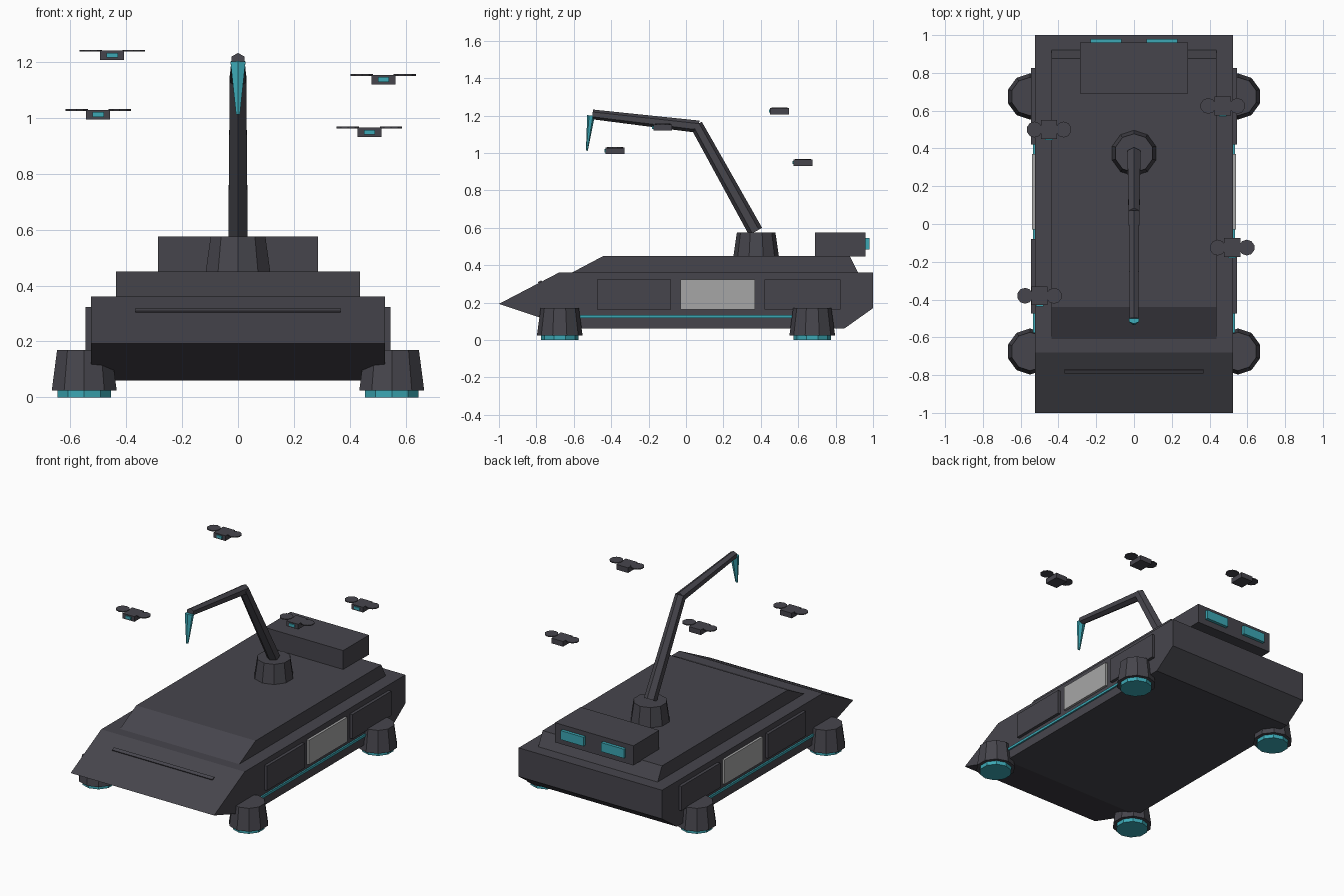
import bpy, bmesh, math
from mathutils import Vector, Matrix

if "Cube" in bpy.data.objects:
    bpy.data.objects.remove(bpy.data.objects["Cube"])


def material(name, rgb):
    m = bpy.data.materials.new(name)
    m.diffuse_color = (*rgb, 1)
    m.use_nodes = True
    m.node_tree.nodes["Principled BSDF"].inputs["Base Color"].default_value = m.diffuse_color
    return m


DARK = material("dark_grey", (0.062, 0.060, 0.073))
PALE = material("pale_grey", (0.38, 0.38, 0.38))
CYAN = material("cyan", (0.045, 0.39, 0.46))


def finish(name, bm, mat):
    bmesh.ops.recalc_face_normals(bm, faces=bm.faces[:])
    me = bpy.data.meshes.new(name)
    bm.to_mesh(me)
    bm.free()
    me.materials.append(mat)
    ob = bpy.data.objects.new(name, me)
    bpy.context.collection.objects.link(ob)
    return ob


def box(name, lo, hi, mat):
    bm = bmesh.new()
    bmesh.ops.create_cube(bm, size=1)
    lo, hi = Vector(lo), Vector(hi)
    for v in bm.verts:
        v.co = (lo + hi) / 2 + v.co * (hi - lo)
    return finish(name, bm, mat)


def extrude_profile(name, profile, half_width, mat):
    """Side outline of (y, z) points pulled across x."""
    bm = bmesh.new()
    face = bm.faces.new([bm.verts.new((-half_width, y, z)) for y, z in profile])
    new = bmesh.ops.extrude_face_region(bm, geom=[face])["geom"]
    verts = [g for g in new if isinstance(g, bmesh.types.BMVert)]
    bmesh.ops.translate(bm, verts=verts, vec=(2 * half_width, 0, 0))
    return finish(name, bm, mat)


def tapered(name, a, b, r1, r2, sides, mat, squash=1.0):
    """Faceted cone from a to b, with one corner in the y-z plane."""
    a, b = Vector(a), Vector(b)
    w = (b - a).normalized()
    u = Vector((1, 0, 0))
    v = w.cross(u)
    bm = bmesh.new()
    rings = []
    for p, r in ((a, r1), (b, r2)):
        ring = []
        for i in range(sides):
            t = 2 * math.pi * i / sides
            ring.append(bm.verts.new(p + u * r * math.sin(t) + v * r * squash * math.cos(t)))
        rings.append(ring)
    bm.faces.new(rings[0])
    bm.faces.new(rings[1])
    for i in range(sides):
        j = (i + 1) % sides
        bm.faces.new((rings[0][i], rings[0][j], rings[1][j], rings[1][i]))
    return finish(name, bm, mat)


# Wedge-nosed hull and raised deck
extrude_profile("hull", [(-1, 0.193), (-0.68, 0.36), (1, 0.36), (1, 0.17),
                         (0.845, 0.06), (-0.6, 0.06)], 0.525, DARK)
extrude_profile("upper_deck", [(-0.61, 0.355), (-0.61, 0.36), (-0.44, 0.45),
                               (0.875, 0.45), (0.92, 0.36), (0.92, 0.355)], 0.437, DARK)

# Thin bar across the nose
bar = box("nose_bar", (-0.367, -0.011, -0.006), (0.367, 0.011, 0.006), DARK)
bar.matrix_world = Matrix.Translation((0, -0.78, 0.309)) @ Matrix.Rotation(math.radians(27.6), 4, 'X')

# Rear equipment box with two lamps
box("rear_box", (-0.287, 0.69, 0.445), (0.287, 0.96, 0.575), DARK)
for s in (-1, 1):
    box("rear_lamp", (s * 0.148 - 0.083, 0.955, 0.485), (s * 0.148 + 0.083, 0.98, 0.545), CYAN)

# Side panels, light strips and hover pods
for s in (-1, 1):
    for name, y0, y1, x, mat in (("front_side_panel", -0.475, -0.08, 0.545, DARK),
                                 ("centre_side_panel", -0.03, 0.37, 0.541, PALE),
                                 ("rear_side_panel", 0.42, 0.825, 0.545, DARK)):
        box(name, (min(s * 0.51, s * x), y0, 0.162), (max(s * 0.51, s * x), y1, 0.324), mat)
    box("light_strip", (min(s * 0.51, s * 0.535), -0.6, 0.118),
        (max(s * 0.51, s * 0.535), 0.6, 0.134), CYAN)
    for y in (-0.675, 0.675):
        tapered("hover_pod", (s * 0.55, y, 0.025), (s * 0.55, y, 0.17), 0.122, 0.102, 10, DARK)
        tapered("pod_glow", (s * 0.55, y, 0), (s * 0.55, y, 0.03), 0.1, 0.1, 10, CYAN)

# Jointed arm with a pointed tool
tapered("arm_base", (0, 0.375, 0.445), (0, 0.375, 0.575), 0.122, 0.103, 10, DARK)
tapered("lower_arm", (0, 0.372, 0.58), (0, 0.055, 1.15), 0.040, 0.034, 6, DARK)
tapered("upper_arm", (0, 0.068, 1.14), (0, -0.5, 1.206), 0.033, 0.026, 6, DARK)
tapered("arm_tool", (0, -0.508, 1.2), (0, -0.53, 1.012), 0.031, 0.008, 6, CYAN, 0.65)

# Four small twin-rotor drones
for x, y, z in ((-0.45, 0.5, 1.24), (-0.5, -0.38, 1.028), (0.52, -0.125, 1.153), (0.47, 0.625, 0.965)):
    box("drone_body", (x - 0.043, y - 0.05, z - 0.034), (x + 0.043, y + 0.05, z), DARK)
    box("drone_lamp", (x - 0.02, y - 0.056, z - 0.025), (x + 0.02, y - 0.045, z - 0.008), CYAN)
    for s in (-1, 1):
        tapered("drone_rotor", (x + s * 0.077, y, z - 0.003), (x + s * 0.077, y, z + 0.003),
                0.042, 0.042, 10, DARK)
